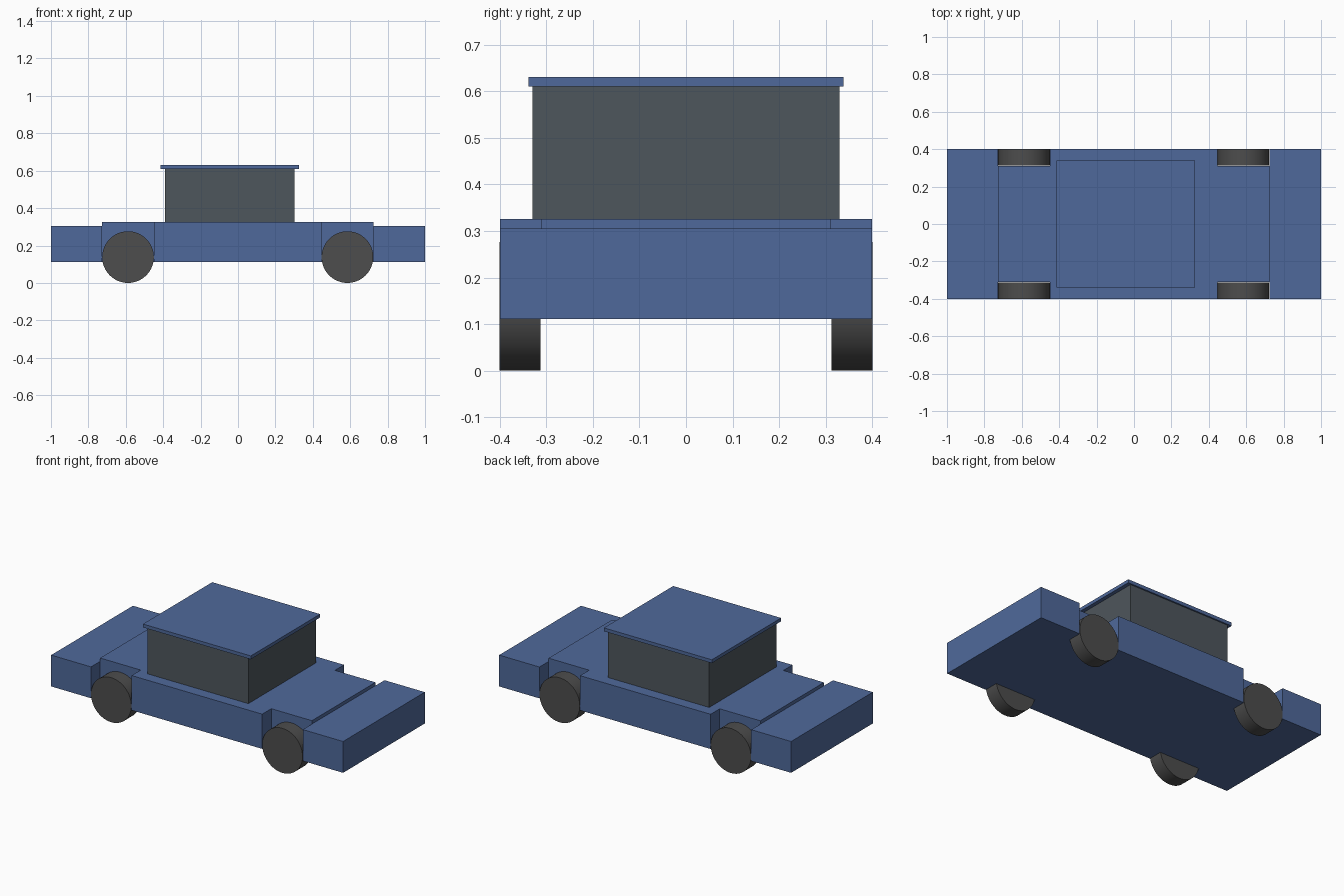
import bpy, bmesh
from math import radians

if "Cube" in bpy.data.objects:
    bpy.data.objects.remove(bpy.data.objects["Cube"])


def material(name, rgb):
    m = bpy.data.materials.new(name)
    m.diffuse_color = (*rgb, 1)
    m.use_nodes = True
    m.node_tree.nodes["Principled BSDF"].inputs["Base Color"].default_value = m.diffuse_color
    return m


blue = material("blue paint", (0.078, 0.141, 0.328))
glass = material("dark glass", (0.076, 0.093, 0.107))
rubber = material("rubber", (0.074, 0.074, 0.074))


def box(name, x, y, z, mat=None):
    bpy.ops.mesh.primitive_cube_add(
        size=1, location=[(a + b) / 2 for a, b in (x, y, z)])
    ob = bpy.context.object
    ob.name = name
    ob.scale = [b - a for a, b in (x, y, z)]
    bpy.ops.object.transform_apply(location=False, rotation=False, scale=True)
    if mat:
        ob.data.materials.append(mat)
    return ob


# Body: side profile extruded across the full width
WIDTH, STEP_BACK, STEP_FRONT = 0.4, -0.727, 0.724
profile = [(-1, 0.111), (1, 0.111), (1, 0.305), (STEP_FRONT, 0.305),
           (STEP_FRONT, 0.326), (STEP_BACK, 0.326), (STEP_BACK, 0.305), (-1, 0.305)]
bm = bmesh.new()
face = bm.faces.new([bm.verts.new((x, -WIDTH, z)) for x, z in profile])
side = bmesh.ops.extrude_face_region(bm, geom=[face])["geom"]
bmesh.ops.translate(bm, vec=(0, 2 * WIDTH, 0),
                    verts=[v for v in side if isinstance(v, bmesh.types.BMVert)])
bmesh.ops.recalc_face_normals(bm, faces=bm.faces)
mesh = bpy.data.meshes.new("body")
bm.to_mesh(mesh)
bm.free()
body = bpy.data.objects.new("body", mesh)
bpy.context.collection.objects.link(body)
mesh.materials.append(blue)

# Wheels, each in a well that is open to the top, side and bottom
wells = {"rear": (STEP_BACK, -0.449), "front": (0.446, STEP_FRONT)}
for end, (x0, x1) in wells.items():
    for hand, s in (("right", -1), ("left", 1)):
        # Cutter runs past the step so no sliver is left in the well
        y = sorted((s * 0.311, s * 0.5))
        cutter = box(f"{end}_{hand}_well_cutter", (x0, x1), y, (0, 0.5))
        cutter.hide_render = True
        cutter.hide_set(True)
        mod = body.modifiers.new("wheel well", "BOOLEAN")
        mod.operation = "DIFFERENCE"
        mod.solver = "EXACT"
        mod.object = cutter

        bpy.ops.mesh.primitive_cylinder_add(
            vertices=64, radius=0.138, depth=0.088,
            location=((x0 + x1) / 2, s * 0.357, 0.138),
            rotation=(radians(90), 0, 0))
        wheel = bpy.context.object
        wheel.name = f"{end}_{hand}_wheel"
        wheel.data.materials.append(rubber)
        bpy.ops.object.shade_smooth_by_angle(angle=radians(30))

# Cabin and overhanging roof
box("cabin_windows", (-0.39, 0.302), (-0.33, 0.33), (0.326, 0.61), glass)
box("roof", (-0.414, 0.325), (-0.339, 0.339), (0.61, 0.631), blue)
